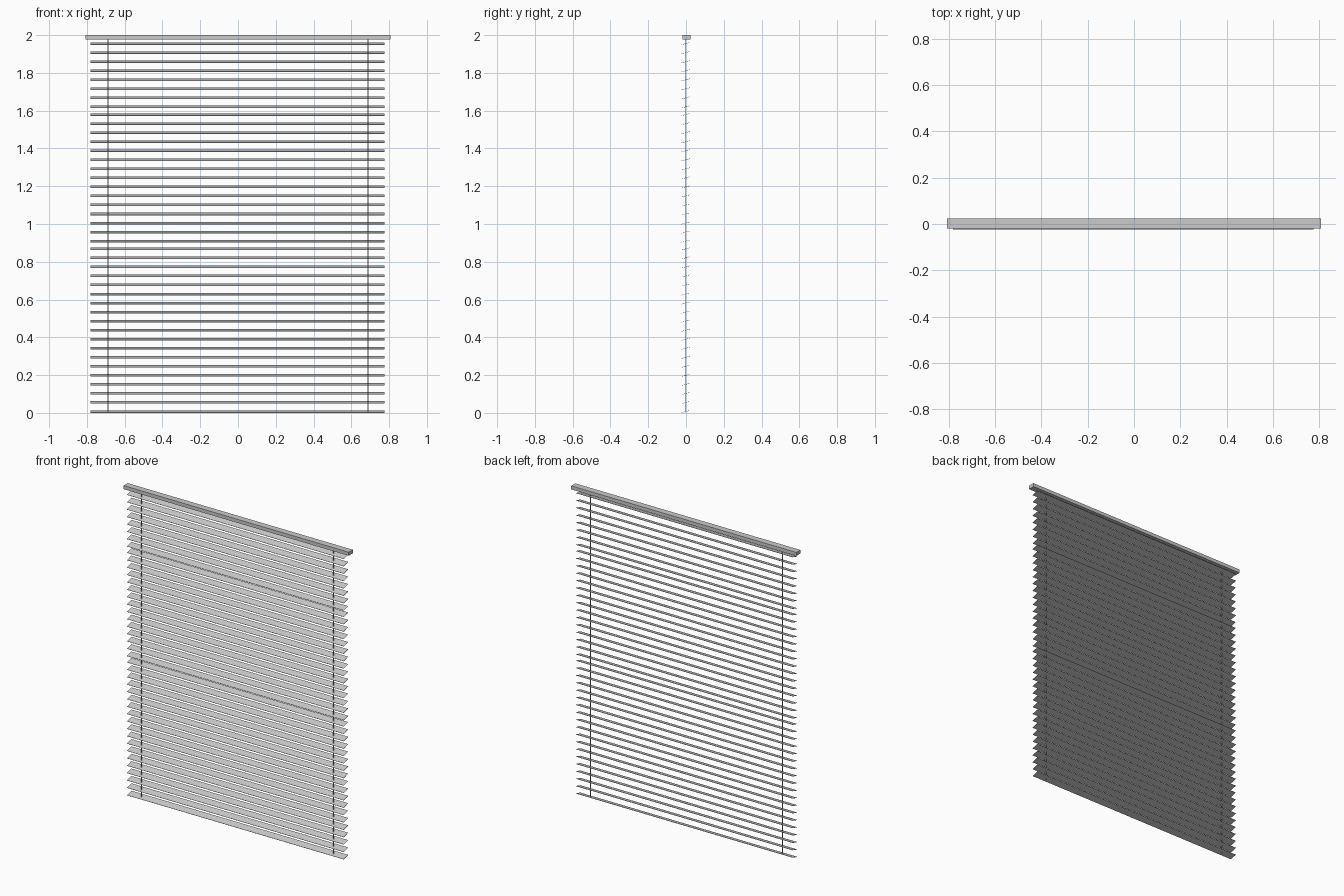
import bpy, math

if "Cube" in bpy.data.objects:
    bpy.data.objects.remove(bpy.data.objects["Cube"])


def box(name, size, loc, tilt=0):
    bpy.ops.mesh.primitive_cube_add(size=1, location=loc, rotation=(tilt, 0, 0))
    ob = bpy.context.object
    ob.name = name
    ob.scale = size
    return ob


# Headrail
box("headrail", (1.615, 0.042, 0.023), (0, 0.002, 1.9885))

# Tilted slats: three runs of even pitch, closing up slightly between runs
z = 1.955
for i in range(42):
    box(f"slat_{i + 1:02d}", (1.555, 0.046, 0.0015), (-0.0025, -0.001, z), math.radians(15))
    z -= 0.0408 if i in (7, 22) else 0.04785

# Ladder cords
for side, x in (("left", -0.689), ("right", 0.689)):
    box(f"{side}_cord", (0.005, 0.005, 1.978), (x, -0.004, 0.991))
